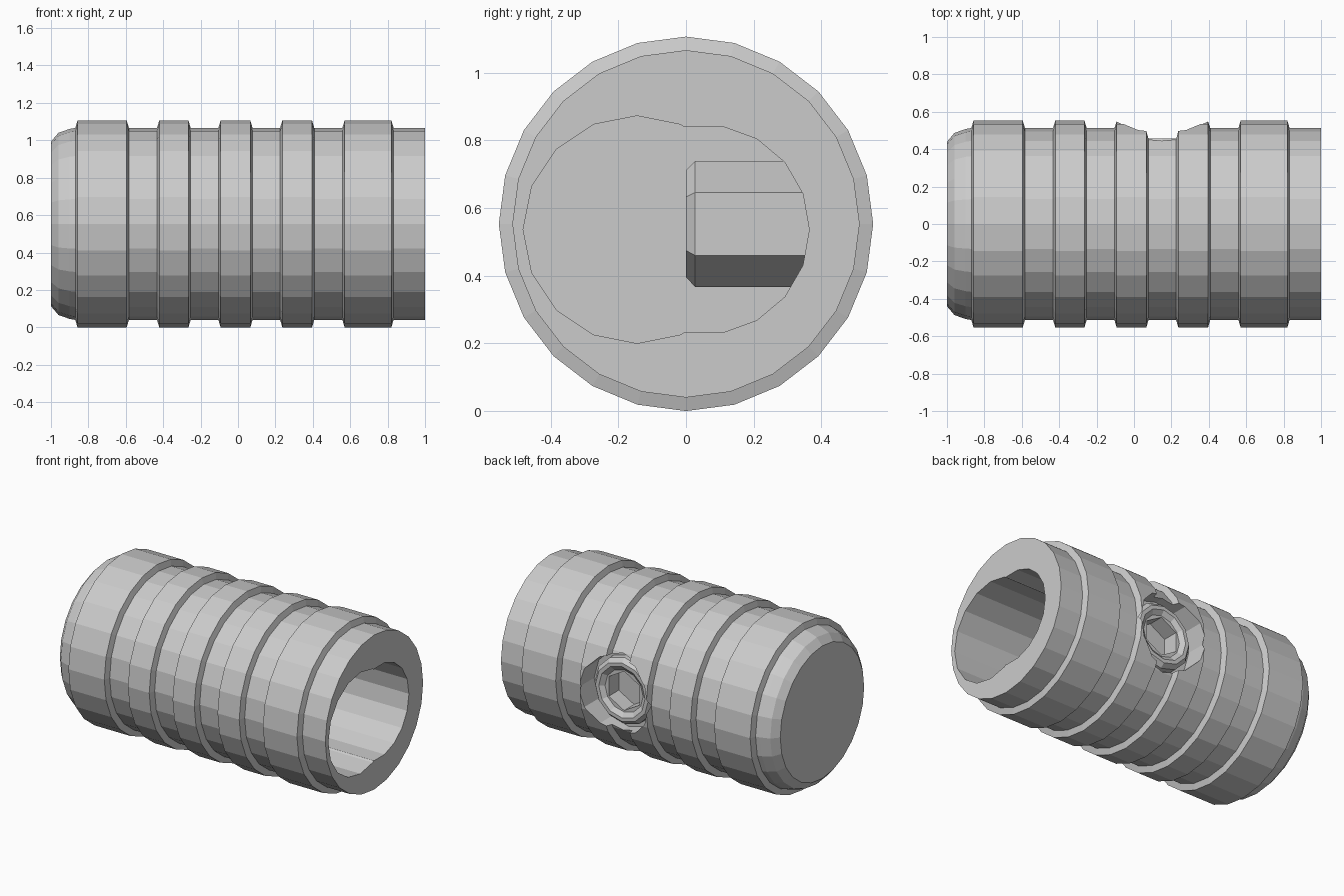
import bpy, bmesh, math
from mathutils import Vector

cube = bpy.data.objects.get("Cube")
if cube:
    bpy.data.objects.remove(cube, do_unlink=True)

metal = bpy.data.materials.new("grey_metal")
metal.use_nodes = True
colour = (0.6, 0.6, 0.6, 1)
metal.diffuse_color = colour
metal.node_tree.nodes["Principled BSDF"].inputs["Base Color"].default_value = colour

MID = 0.553       # height of the main axis
SCREW_X = 0.15


def lathe(name, profile, sides, axis, centre, phase=0):
    """Turn (position, radius) pairs about the x or y axis and cap both ends."""
    bm = bmesh.new()
    rings = []
    for pos, rad in profile:
        ring = []
        for i in range(sides):
            a = math.radians(phase) + math.tau * i / sides
            u, v = rad * math.cos(a), rad * math.sin(a)
            p = Vector((pos, u, v)) if axis == "x" else Vector((u, pos, v))
            ring.append(bm.verts.new(p + Vector(centre)))
        rings.append(ring)
    for a, b in zip(rings, rings[1:]):
        for i in range(sides):
            j = (i + 1) % sides
            bm.faces.new((a[i], a[j], b[j], b[i]))
    bm.faces.new(rings[0])
    bm.faces.new(rings[-1])
    bmesh.ops.recalc_face_normals(bm, faces=bm.faces)
    mesh = bpy.data.meshes.new(name)
    bm.to_mesh(mesh)
    bm.free()
    mesh.materials.append(metal)
    obj = bpy.data.objects.new(name, mesh)
    bpy.context.collection.objects.link(obj)
    return obj


def cut(target, cutter):
    """Subtract the cutter and throw it away."""
    mod = target.modifiers.new("cut", "BOOLEAN")
    mod.operation = "DIFFERENCE"
    mod.solver = "EXACT"
    mod.object = cutter
    bpy.context.view_layer.objects.active = target
    bpy.ops.object.modifier_apply(modifier=mod.name)
    bpy.data.objects.remove(cutter, do_unlink=True)


# Ribbed sleeve with a rounded closed end
low, high, slope = 0.513, MID, 0.012
profile = [(-1, 0.44), (-0.96, 0.487), (-0.9, 0.508)]
for start, end in [(-0.87, -0.583), (-0.433, -0.253), (-0.105, 0.078),
                   (0.225, 0.408), (0.558, 0.832)]:
    profile += [(start, low), (start + slope, high), (end - slope, high), (end, low)]
profile.append((1, low))
sleeve = lathe("ribbed_sleeve", profile, 24, "x", (0, 0, MID))

# Two overlapping blind bores in the open end
for y, radius, sides in [(-0.145, 0.336, 16), (0.055, 0.309, 18)]:
    cut(sleeve, lathe("bore_cutter", [(-0.6, radius), (1.1, radius)], sides, "x", (0, y, 0.536)))

# Counterbore and clearance hole for the set screw
centre = (SCREW_X, 0, MID)
cut(sleeve, lathe("counterbore_cutter", [(0.385, 0.255), (0.8, 0.255)], 12, "y", centre))
cut(sleeve, lathe("hole_cutter", [(0.2, 0.18), (0.5, 0.18)], 6, "y", centre, 90))

# Set screw: hexagonal shank and round head with a hexagonal socket
shank = lathe("screw_shank", [(0, 0.158), (0.027, 0.186), (0.38, 0.186)], 6, "y", centre, 90)
head = lathe("screw_head", [(0.37, 0.22), (0.43, 0.22), (0.458, 0.195), (0.458, 0.17), (0.435, 0.14)],
             12, "y", centre)
for part in (shank, head):
    cut(part, lathe("socket_cutter", [(0.33, 0.13), (0.6, 0.13)], 6, "y", centre, 90))
